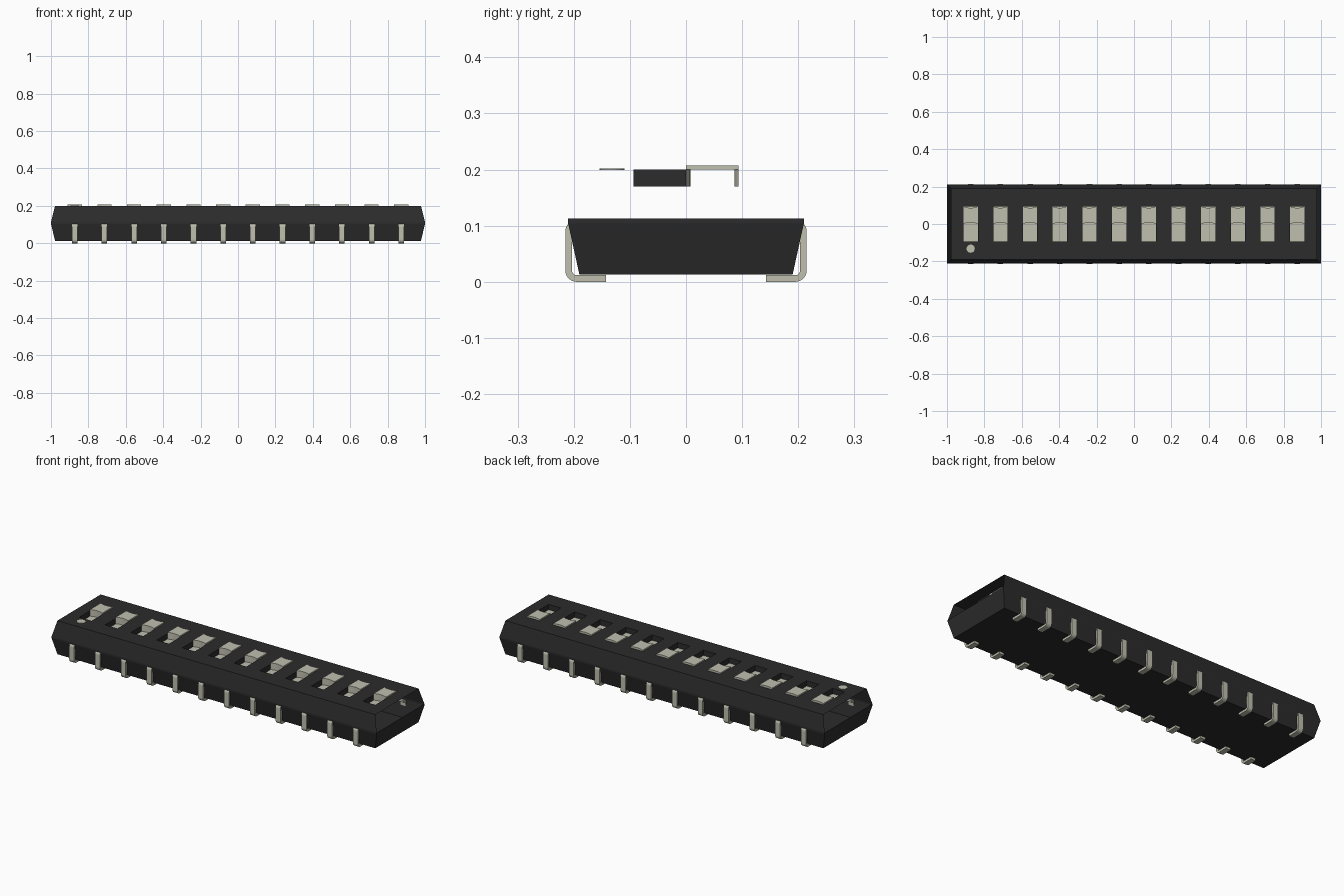
import bpy, bmesh, math
from mathutils import Matrix

cube = bpy.data.objects.get("Cube")
if cube:
    bpy.data.objects.remove(cube, do_unlink=True)


def material(name, rgb):
    m = bpy.data.materials.new(name)
    m.use_nodes = True
    m.diffuse_color = (*rgb, 1)
    bsdf = m.node_tree.nodes["Principled BSDF"]
    bsdf.inputs["Base Color"].default_value = (*rgb, 1)
    bsdf.inputs["Roughness"].default_value = 0.6
    return m


BLACK = material("black plastic", (0.025, 0.025, 0.025))
BEIGE = material("pale beige", (0.52, 0.52, 0.43))


def mesh_from(bm, name, mat, merge=True):
    if merge:
        bmesh.ops.remove_doubles(bm, verts=bm.verts, dist=1e-5)
    me = bpy.data.meshes.new(name)
    bm.to_mesh(me)
    bm.free()
    me.materials.append(mat)
    return me


def place(me, name, loc=(0, 0, 0), turn=0):
    ob = bpy.data.objects.new(name, me)
    ob.location = loc
    ob.rotation_euler.z = turn
    bpy.context.collection.objects.link(ob)
    return ob


def face(bm, pts):
    return bm.faces.new([bm.verts.new(p) for p in pts])


COUNT, PITCH = 12, 0.15875
XS = [(i - (COUNT - 1) / 2) * PITCH for i in range(COUNT)]
HW, HL = 0.038, 0.094            # half width and half length of a slot
TOP, FLOOR, CAP = 0.2, 0.17, 0.207

# Housing: stacked rectangular rings, with the upper half open at both ends
bm = bmesh.new()
levels = [(0.978, 0.19, 0.013), (1.0, 0.21, 0.104), (1.0, 0.21, 0.113), (0.978, 0.19, TOP)]
rings = [[(-x, -y, z), (x, -y, z), (x, y, z), (-x, y, z)] for x, y, z in levels]
for tier, (a, b) in enumerate(zip(rings, rings[1:])):
    for i in range(4):
        if tier == 2 and i in (1, 3):
            continue
        j = (i + 1) % 4
        face(bm, [a[i], a[j], b[j], b[i]])
face(bm, rings[0][::-1])

# Top panel as a grid that leaves the slots out
xc = [-0.978] + [x + s * HW for x in XS for s in (-1, 1)] + [0.978]
yc = [-0.19, -HL, HL, 0.19]
for i, (x0, x1) in enumerate(zip(xc, xc[1:])):
    for j, (y0, y1) in enumerate(zip(yc, yc[1:])):
        if not (i % 2 == 1 and j == 1):
            face(bm, [(x0, y0, TOP), (x1, y0, TOP), (x1, y1, TOP), (x0, y1, TOP)])

# Slot walls around the open front half of each slot
for x in XS:
    path = [(x - HW, 0), (x - HW, -HL), (x + HW, -HL), (x + HW, 0)]
    for (ax, ay), (bx, by) in zip(path, path[1:]):
        face(bm, [(ax, ay, TOP), (ax, ay, FLOOR), (bx, by, FLOOR), (bx, by, TOP)])
place(mesh_from(bm, "housing", BLACK), "housing")

# Slot floor and sliding button, hollowed at front and back
bm = bmesh.new()
face(bm, [(-HW, -HL, FLOOR), (HW, -HL, FLOOR), (HW, HL, FLOOR), (-HW, HL, FLOOR)])
N = 10
arc = [(-HW + 2 * HW * i / N, 0.008 * (1 - (2 * i / N - 1) ** 2)) for i in range(N + 1)]
front = arc
back = [(x, HL - d) for x, d in reversed(arc)]
outline = front + back
face(bm, [(x, y, CAP) for x, y in outline])
for i, (ax, ay) in enumerate(outline):
    bx, by = outline[(i + 1) % len(outline)]
    low = TOP if i in (N, 2 * N + 1) else FLOOR
    face(bm, [(ax, ay, low), (bx, by, low), (bx, by, CAP), (ax, ay, CAP)])
slider = mesh_from(bm, "slider", BEIGE)

# Pin: bent strip in the y-z plane, extruded across its width
def bend(cy, cz, r, a0, a1, n=6):
    return [(cy + r * math.cos(math.radians(a0 + (a1 - a0) * i / n)),
             cz + r * math.sin(math.radians(a0 + (a1 - a0) * i / n))) for i in range(n + 1)]


T, R = 0.0118, 0.02
OUT = 0.215
outer = [(0.143, 0)] + bend(OUT - R, R, R, -90, 0) + bend(OUT - R, 0.11 - R, R, 0, 90) + [(0.188, 0.11)]
inner = [(0.143, T)] + bend(OUT - R, R, R - T, -90, 0) + bend(OUT - R, 0.11 - R, R - T, 0, 90) + [(0.188, 0.11 - T)]
W = 0.015
bm = bmesh.new()
for (a, b), (c, d) in zip(zip(outer, outer[1:]), zip(inner, inner[1:])):
    for s in (-1, 1):
        quad = [(s * W, *p) for p in (a, b, d, c)]
        face(bm, quad if s == 1 else quad[::-1])
    face(bm, [(-W, *a), (-W, *b), (W, *b), (W, *a)])
    face(bm, [(W, *c), (W, *d), (-W, *d), (-W, *c)])
for k in (0, -1):
    face(bm, [(-W, *outer[k]), (W, *outer[k]), (W, *inner[k]), (-W, *inner[k])])
bmesh.ops.remove_doubles(bm, verts=bm.verts, dist=1e-5)
bmesh.ops.recalc_face_normals(bm, faces=bm.faces)
pin = mesh_from(bm, "pin", BEIGE, merge=False)

for i, x in enumerate(XS, 1):
    place(slider, f"slider_{i}", (x, 0, 0))
    place(pin, f"back_pin_{i}", (x, 0, 0))
    place(pin, f"front_pin_{i}", (x, 0, 0), math.pi)

# Marker dot beside the first slider
bm = bmesh.new()
bmesh.ops.create_cone(bm, cap_ends=True, segments=20, radius1=0.022, radius2=0.022, depth=0.002,
                      matrix=Matrix.Translation((XS[0], -0.132, TOP + 0.0005)))
place(mesh_from(bm, "marker_dot", BEIGE), "marker_dot")
